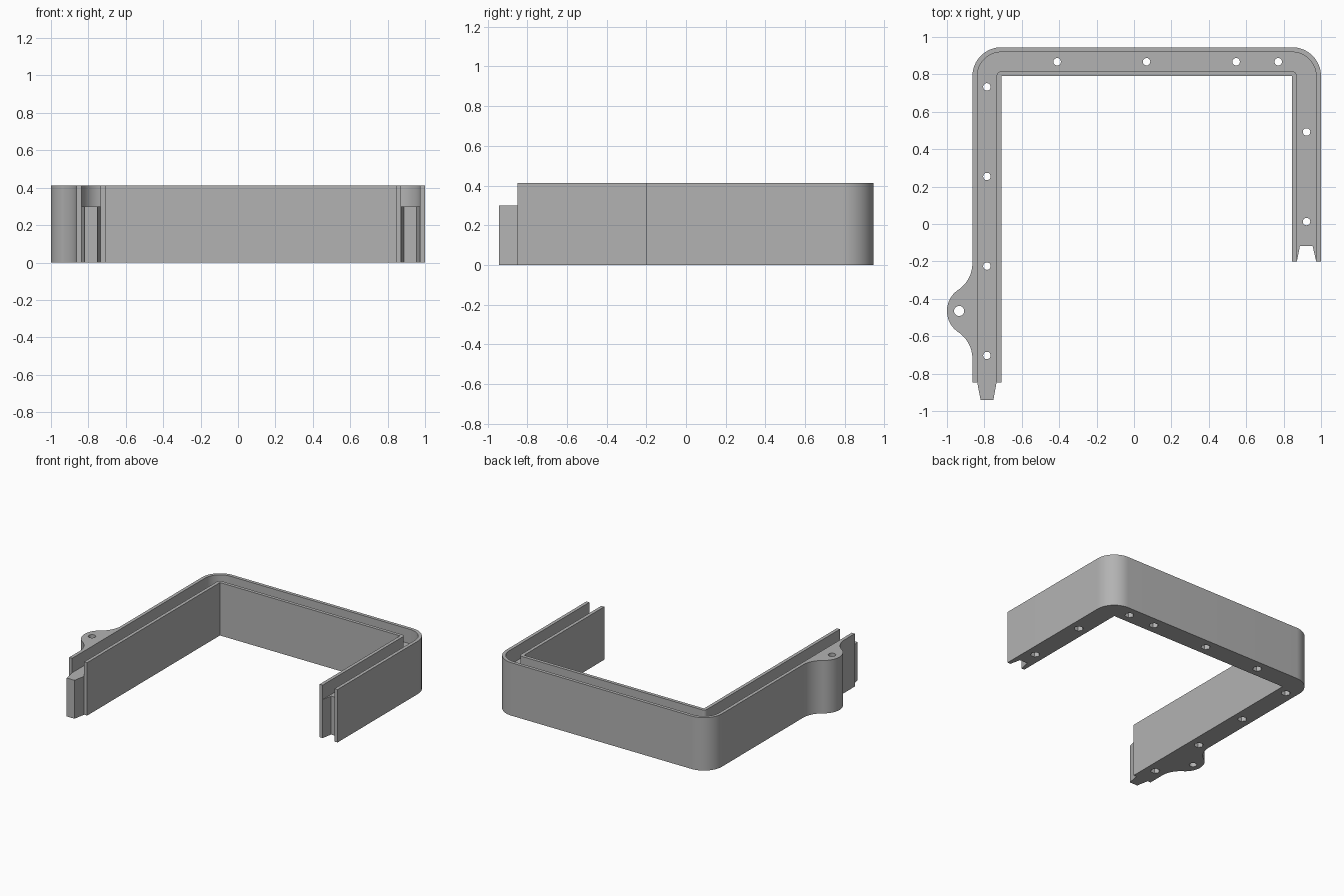
import bpy, bmesh
from math import sin, cos, radians, atan2, degrees, pi
from mathutils import Matrix

cube = bpy.data.objects.get("Cube")
if cube:
    bpy.data.objects.remove(cube, do_unlink=True)

HEIGHT, FLOOR = 0.413, 0.30        # wall top and channel floor
WIDTH, LIP = 0.155, 0.026          # rail width and wall thickness
LEFT, RIGHT, BACK = -0.709, 0.845, 0.79   # inner faces of the rails
END_L, END_R = -0.848, -0.20       # free ends of the two arms

grey = bpy.data.materials.new("plain grey")
grey.use_nodes = True
colour = (0.45, 0.45, 0.45, 1)
grey.diffuse_color = colour
grey.node_tree.nodes["Principled BSDF"].inputs["Base Color"].default_value = colour


def arc(cx, cy, r, a0, a1, n=16):
    angles = [radians(a0 + (a1 - a0) * i / n) for i in range(n + 1)]
    return [(cx + r * cos(a), cy + r * sin(a)) for a in angles]


def corners(offset):
    """Both back corners of the rail path, offset outward from its inner face."""
    if offset == 0:
        return [(LEFT, BACK), (RIGHT, BACK)]
    return arc(LEFT, BACK, offset, 180, 90) + arc(RIGHT, BACK, offset, 90, 0)


def make_object(name, bm):
    bmesh.ops.recalc_face_normals(bm, faces=bm.faces)
    mesh = bpy.data.meshes.new(name)
    bm.to_mesh(mesh)
    bm.free()
    mesh.materials.append(grey)
    obj = bpy.data.objects.new(name, mesh)
    bpy.context.collection.objects.link(obj)
    return obj


def prism(name, outline, z0, z1):
    bm = bmesh.new()
    base = bm.faces.new([bm.verts.new((x, y, z0)) for x, y in outline])
    top = bmesh.ops.extrude_face_region(bm, geom=[base])["geom"]
    verts = [v for v in top if isinstance(v, bmesh.types.BMVert)]
    bmesh.ops.translate(bm, verts=verts, vec=(0, 0, z1 - z0))
    return make_object(name, bm)


def drill(bm, x, y, r, z0, z1, sides):
    spot = Matrix.Translation((x, y, (z0 + z1) / 2)) @ Matrix.Rotation(pi / 6, 4, 'Z')
    bmesh.ops.create_cone(bm, cap_ends=True, segments=sides, radius1=r, radius2=r,
                          depth=z1 - z0, matrix=spot)


# Mounting ear: round bump blended into the outer face of the left-hand rail
ear_x, ear_y, ear_r, reach = LEFT - WIDTH, -0.465, 0.136, 0.255
fillet = (reach ** 2 - ear_r ** 2) / (2 * ear_r)
blend = degrees(atan2(reach, fillet))
ear = (arc(ear_x - fillet, ear_y - reach, fillet, 0, blend)
       + arc(ear_x, ear_y, ear_r, 180 + blend, 180 - blend, 28)[1:-1]
       + arc(ear_x - fillet, ear_y + reach, fillet, -blend, 0))

# Frame outline with the tapered tongue and the matching notch
notch = [(RIGHT + WIDTH - LIP, END_R), (0.955, -0.117), (0.887, -0.117), (RIGHT + LIP, END_R)]
tongue = [(LEFT - LIP, END_L), (-0.752, -0.942), (-0.82, -0.942), (LEFT - WIDTH + LIP, END_L)]
outline = ([(LEFT - WIDTH, END_L)] + ear + corners(WIDTH)
           + [(RIGHT + WIDTH, END_R)] + notch + [(RIGHT, END_R)]
           + corners(0)[::-1] + [(LEFT, END_L)] + tongue)
frame = prism("channel_frame", outline, 0, HEIGHT)

# Channel along the top, running out through both ends
outer, inner = WIDTH - LIP, LIP
channel = ([(LEFT - outer, -1.1)] + corners(outer) + [(RIGHT + outer, -0.4), (RIGHT + inner, -0.4)]
           + corners(inner)[::-1] + [(LEFT - inner, -1.1)])
channel_cutter = prism("channel_cutter", channel, FLOOR, HEIGHT + 0.1)

# Screw holes through the floor, with hexagonal pockets below
mid = WIDTH / 2
spots = ([(x, BACK + mid) for x in (-0.411, 0.067, 0.546, 0.771)]
         + [(LEFT - mid, y) for y in (0.733, 0.254, -0.225, -0.703)]
         + [(RIGHT + mid, y) for y in (0.492, 0.013)])
holes, pockets = bmesh.new(), bmesh.new()
for x, y in spots:
    drill(holes, x, y, 0.02, -0.1, 0.5, 24)
    drill(pockets, x, y, 0.034, -0.1, 0.1, 6)
drill(holes, -0.935, ear_y, 0.027, -0.1, 0.5, 24)
cutters = [channel_cutter, make_object("hole_cutter", holes), make_object("pocket_cutter", pockets)]

for cutter in cutters:
    cutter.hide_render = True
    mod = frame.modifiers.new(cutter.name, 'BOOLEAN')
    mod.operation, mod.solver, mod.object = 'DIFFERENCE', 'EXACT', cutter

# Apply the cuts, remove the helpers and smooth the rounded faces
bpy.ops.object.select_all(action='DESELECT')
frame.select_set(True)
bpy.context.view_layer.objects.active = frame
for mod in list(frame.modifiers):
    bpy.ops.object.modifier_apply(modifier=mod.name)
for cutter in cutters:
    bpy.data.objects.remove(cutter, do_unlink=True)
bpy.ops.object.shade_smooth_by_angle(angle=radians(30))
